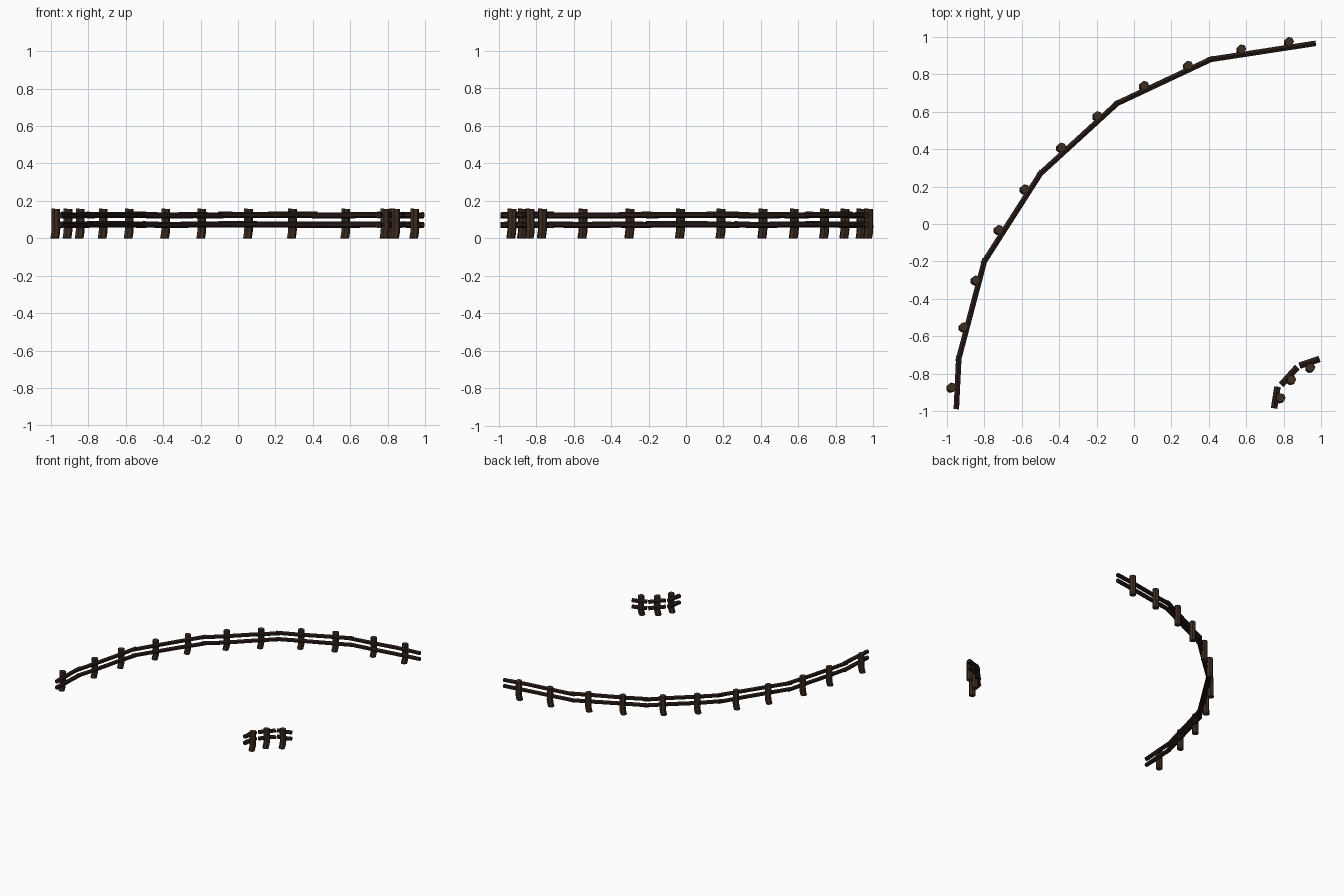
import bpy, bmesh, random
from math import cos, sin, pi
from mathutils import Vector

if "Cube" in bpy.data.objects:
    bpy.data.objects.remove(bpy.data.objects["Cube"])

random.seed(4)


def material(name, col):
    m = bpy.data.materials.new(name)
    m.diffuse_color = (*col, 1)
    m.use_nodes = True
    m.node_tree.nodes["Principled BSDF"].inputs["Base Color"].default_value = m.diffuse_color
    return m


RAIL = material("dark_wood", (0.022, 0.011, 0.008))
POST = material("brown_wood", (0.05, 0.026, 0.014))


def log(name, points, rw, rh, sides, mat):
    """Low-poly log through points; rw / rh are the cross-section half sizes."""
    pts = [Vector(p) for p in points]
    d = (pts[-1] - pts[0]).normalized()
    up = Vector((0, 0, 1)) if abs(d.z) < 0.5 else Vector((0, 1, 0))
    side = d.cross(up).normalized()
    up = side.cross(d)
    bm = bmesh.new()
    rings = []
    for p in pts:
        rings.append([bm.verts.new(p + side * rw * cos(2 * pi * (i + .5) / sides)
                                   + up * rh * sin(2 * pi * (i + .5) / sides))
                      for i in range(sides)])
    for a, b in zip(rings, rings[1:]):
        for i in range(sides):
            j = (i + 1) % sides
            bm.faces.new((a[i], a[j], b[j], b[i]))
    bm.faces.new(rings[0])
    bm.faces.new(rings[-1])
    bmesh.ops.recalc_face_normals(bm, faces=bm.faces)
    me = bpy.data.meshes.new(name)
    bm.to_mesh(me)
    bm.free()
    me.materials.append(mat)
    ob = bpy.data.objects.new(name, me)
    bpy.context.collection.objects.link(ob)


def rail(name, a, b, z, r):
    # slightly wavy horizontal log
    pts = []
    for t in (0, .3, .65, 1):
        p = Vector(a).lerp(Vector(b), t)
        pts.append((p.x, p.y, z + random.uniform(-.003, .003)))
    log(name, pts, r, .0165, 6, RAIL)


def post(name, x, y):
    # upright log with a bowed lower half
    log(name, [(x - .006, y - .006, 0), (x - .001, y - .001, .03), (x + .001, y + .001, .06),
               (x, y, .10), (x, y, .157)], .0245, .0245, 7, POST)


# Long curved fence
corners = [(-.95, -.99), (-.937, -.72), (-.80, -.20), (-.50, .27),
           (-.09, .645), (.41, .88), (.972, .966)]
for i, (a, b) in enumerate(zip(corners, corners[1:])):
    a, b = Vector(a), Vector(b)
    ext = (b - a).normalized() * .015
    for z, label in ((.073, "lower"), (.124, "upper")):
        rail(f"long_{label}_rail_{i}", a - ext * (i > 0), b + ext * (i < 5), z, .017)

for i, (x, y) in enumerate([(-.975, -.873), (-.91, -.55), (-.845, -.30), (-.722, -.03),
                            (-.583, .187), (-.388, .41), (-.195, .578), (.055, .74),
                            (.29, .848), (.575, .935), (.83, .975)]):
    post(f"long_fence_post_{i}", x, y)

# Short inner fence
for i, (a, b) in enumerate([((.749, -.985), (.767, -.87)),
                            ((.787, -.86), (.873, -.765)),
                            ((.885, -.757), (.992, -.722))]):
    for z, label in ((.073, "lower"), (.124, "upper")):
        rail(f"short_{label}_rail_{i}", a, b, z, .02)

for i, (x, y) in enumerate([(.785, -.93), (.842, -.832), (.944, -.767)]):
    post(f"short_fence_post_{i}", x, y)
